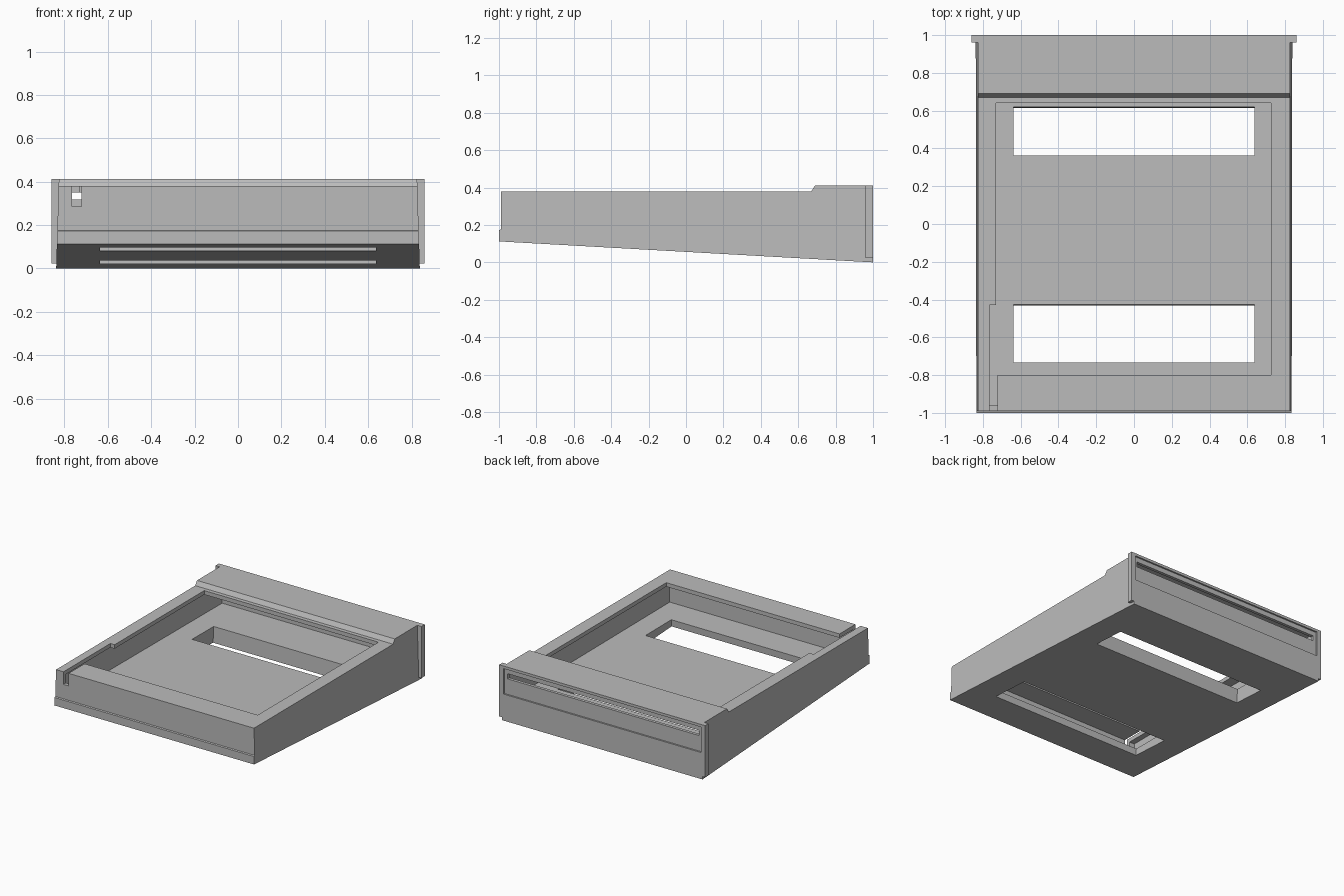
import bpy, bmesh, math
from mathutils import Matrix

old = bpy.data.objects.get("Cube")
if old:
    bpy.data.objects.remove(old, do_unlink=True)

grey = bpy.data.materials.new("plain grey")
grey.use_nodes = True
grey.diffuse_color = (0.5, 0.5, 0.5, 1)
grey.node_tree.nodes["Principled BSDF"].inputs["Base Color"].default_value = (0.5, 0.5, 0.5, 1)


def finish(name, bm):
    bmesh.ops.recalc_face_normals(bm, faces=bm.faces)
    mesh = bpy.data.meshes.new(name)
    bm.to_mesh(mesh)
    bm.free()
    mesh.materials.append(grey)
    obj = bpy.data.objects.new(name, mesh)
    bpy.context.collection.objects.link(obj)
    return obj


def prism(name, profile, width):
    """Extrude a side profile of (y, z) points across x; width is a function of z."""
    bm = bmesh.new()
    ends = [[bm.verts.new((s * width(z), y, z)) for y, z in profile] for s in (-1, 1)]
    for end in ends:
        bm.faces.new(end)
    n = len(profile)
    for i in range(n):
        j = (i + 1) % n
        bm.faces.new((ends[0][i], ends[0][j], ends[1][j], ends[1][i]))
    return finish(name, bm)


def box(name, x, y, z, tilt=0):
    bm = bmesh.new()
    bmesh.ops.create_cube(bm, size=1)
    size = [b - a for a, b in (x, y, z)]
    mid = [(a + b) / 2 for a, b in (x, y, z)]
    bmesh.ops.transform(bm, verts=bm.verts, matrix=Matrix.Translation(mid)
                        @ Matrix.Rotation(tilt, 4, 'X') @ Matrix.Diagonal((*size, 1)))
    return finish(name, bm)


def combine(target, tool, operation):
    mod = target.modifiers.new(tool.name, 'BOOLEAN')
    mod.operation = operation
    mod.solver = 'EXACT'
    mod.object = tool
    bpy.context.view_layer.objects.active = target
    bpy.ops.object.modifier_apply(modifier=mod.name)
    bpy.data.objects.remove(tool, do_unlink=True)


# Wedge shaped housing with a raised rear deck and drafted sides
housing = prism("housing", [
    (-1, 0.112), (-1, 0.172), (-0.99, 0.176), (-0.99, 0.38), (0.67, 0.38),
    (0.69, 0.412), (1, 0.412), (1, 0)], lambda z: 0.838 - 0.03 * z)

# Side flanges at the rear
for side in (-1, 1):
    x = sorted((side * 0.815, side * 0.86))
    combine(housing, box("flange", x, (0.96, 1), (0.022, 0.412)), 'UNION')

# Hollow interior, leaving a thin top frame
combine(housing, prism("interior", [
    (-0.96, 0.15), (-0.96, 0.35), (0.69, 0.35), (0.71, 0.375),
    (0.965, 0.375), (0.965, 0.14)], lambda z: 0.808), 'DIFFERENCE')

# Top window, front corner slit, rear recess and rear slot
for name, x, y, z in (
        ("window", (-0.73, 0.725), (-0.80, 0.64), (0.3, 0.5)),
        ("slit", (-0.765, -0.722), (-1.1, -0.43), (0.285, 0.5)),
        ("rear_recess", (-0.825, 0.825), (0.988, 1.1), (0.2, 0.392)),
        ("rear_slot", (-0.8, 0.8), (0.9, 1.1), (0.317, 0.356))):
    combine(housing, box(name, x, y, z), 'DIFFERENCE')

# Two floor openings, square to the sloping underside
slope = -math.atan(0.056)
for y in ((-0.737, -0.43), (0.36, 0.617)):
    combine(housing, box("floor_opening", (-0.637, 0.637), y, (-0.06, 0.26), slope), 'DIFFERENCE')
